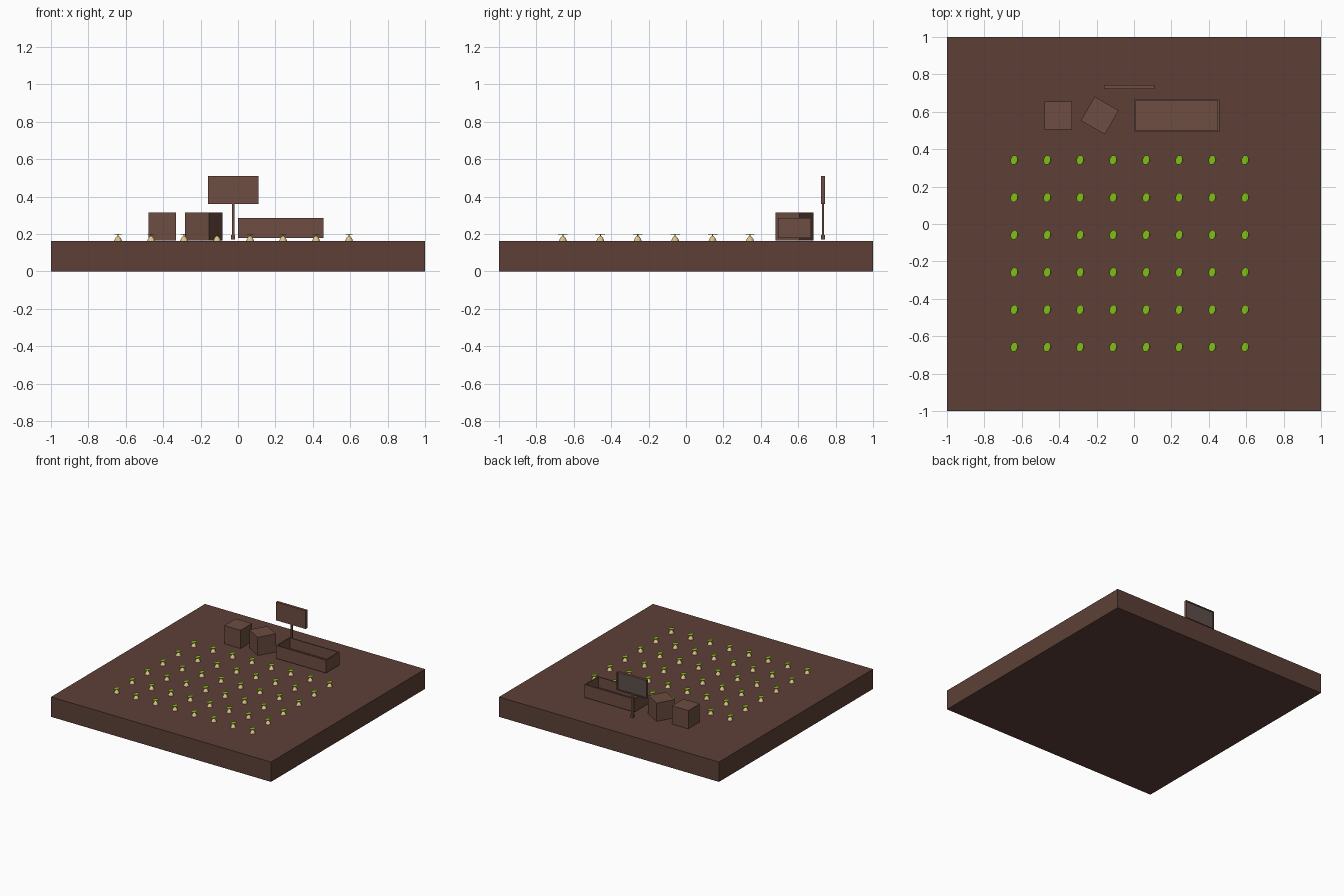
import bpy, bmesh, math
from mathutils import Matrix, Vector

if "Cube" in bpy.data.objects:
    bpy.data.objects.remove(bpy.data.objects["Cube"])


def material(name, rgb):
    m = bpy.data.materials.new(name)
    m.diffuse_color = (*rgb, 1)
    m.use_nodes = True
    m.node_tree.nodes["Principled BSDF"].inputs["Base Color"].default_value = m.diffuse_color
    return m


SOIL = material("soil", (0.109, 0.051, 0.038))
WOOD = material("wood", (0.153, 0.075, 0.053))
PANEL = material("panel", (0.11, 0.08, 0.07))
TUBER = material("tuber_skin", (0.76, 0.55, 0.27))
LEAF = material("leaf_green", (0.22, 0.52, 0.008))


def add_object(name, mesh, loc=(0, 0, 0), rot=0):
    ob = bpy.data.objects.new(name, mesh)
    ob.location = loc
    ob.rotation_euler.z = rot
    bpy.context.collection.objects.link(ob)
    return ob


def finish(bm, name, *mats):
    me = bpy.data.meshes.new(name)
    bmesh.ops.recalc_face_normals(bm, faces=bm.faces)
    bm.to_mesh(me)
    bm.free()
    for m in mats:
        me.materials.append(m)
    return me


def box_bm(size):
    bm = bmesh.new()
    bmesh.ops.create_cube(bm, size=1)
    bmesh.ops.scale(bm, vec=size, verts=bm.verts)
    return bm


def box(name, size, loc, mat, rot=0):
    return add_object(name, finish(box_bm(size), name, mat), loc, rot)


def facing(bm, direction):
    bm.normal_update()
    return max(bm.faces, key=lambda f: f.normal.dot(Vector(direction)))


# soil bed
TOP = 0.163
box("soil_bed", (2, 2, TOP), (0, 0, TOP / 2), SOIL)

# two crates, one turned
box("crate_left", (0.148, 0.148, 0.15), (-0.405, 0.58, 0.239), WOOD)
box("crate_turned", (0.148, 0.148, 0.15), (-0.183, 0.58, 0.239), WOOD, math.radians(-30))

# open trough: top face inset and pushed down
bm = box_bm((0.455, 0.178, 0.106))
top = facing(bm, (0, 0, 1))
bmesh.ops.inset_region(bm, faces=[top], thickness=0.014)
res = bmesh.ops.extrude_discrete_faces(bm, faces=[top])
bmesh.ops.translate(bm, vec=(0, 0, -0.085), verts=res["faces"][0].verts)
add_object("trough", finish(bm, "trough", WOOD), (0.2285, 0.58, 0.232))

# sign board with recessed panel on the back
bm = box_bm((0.27, 0.022, 0.15))
back = facing(bm, (0, 1, 0))
bmesh.ops.inset_region(bm, faces=[back], thickness=0.012)
res = bmesh.ops.extrude_discrete_faces(bm, faces=[back])
face = res["faces"][0]
bmesh.ops.translate(bm, vec=(0, -0.006, 0), verts=face.verts)
face.material_index = 1
add_object("sign_board", finish(bm, "sign_board", WOOD, PANEL), (-0.026, 0.733, 0.435))

# sign post and its foot
box("sign_post", (0.014, 0.012, 0.19), (-0.026, 0.732, 0.268), WOOD)
box("sign_post_foot", (0.021, 0.02, 0.025), (-0.026, 0.732, 0.183), WOOD)

# tuber: low ball narrowing toward the top
bm = bmesh.new()
bmesh.ops.create_uvsphere(bm, u_segments=12, v_segments=8, radius=1)
for v in bm.verts:
    taper = 1 - 0.3 * max(v.co.z, 0)
    v.co = Vector((v.co.x * taper * 0.021, v.co.y * taper * 0.021, v.co.z * 0.027))
tuber_mesh = finish(bm, "tuber", TUBER)

# sprout: short stem and a thin oval leaf
bm = bmesh.new()
bmesh.ops.create_cone(bm, cap_ends=True, segments=6, radius1=0.003, radius2=0.003,
                      depth=0.016, matrix=Matrix.Translation((0, 0, 0.028)))
leaf_shape = (Matrix.Translation((0, 0, 0.036)) @ Matrix.Rotation(math.radians(-15), 4, "Z")
              @ Matrix.Diagonal((0.019, 0.026, 1, 1)))
bmesh.ops.create_cone(bm, cap_ends=True, segments=12, radius1=1, radius2=1,
                      depth=0.003, matrix=leaf_shape)
sprout_mesh = finish(bm, "sprout", LEAF)

# planted grid: eight columns by six rows
for i in range(8):
    for j in range(6):
        loc = (-0.641 + i * 0.1764, -0.658 + j * 0.2, TOP)
        add_object(f"tuber_{i}_{j}", tuber_mesh, loc)
        add_object(f"sprout_{i}_{j}", sprout_mesh, loc)
